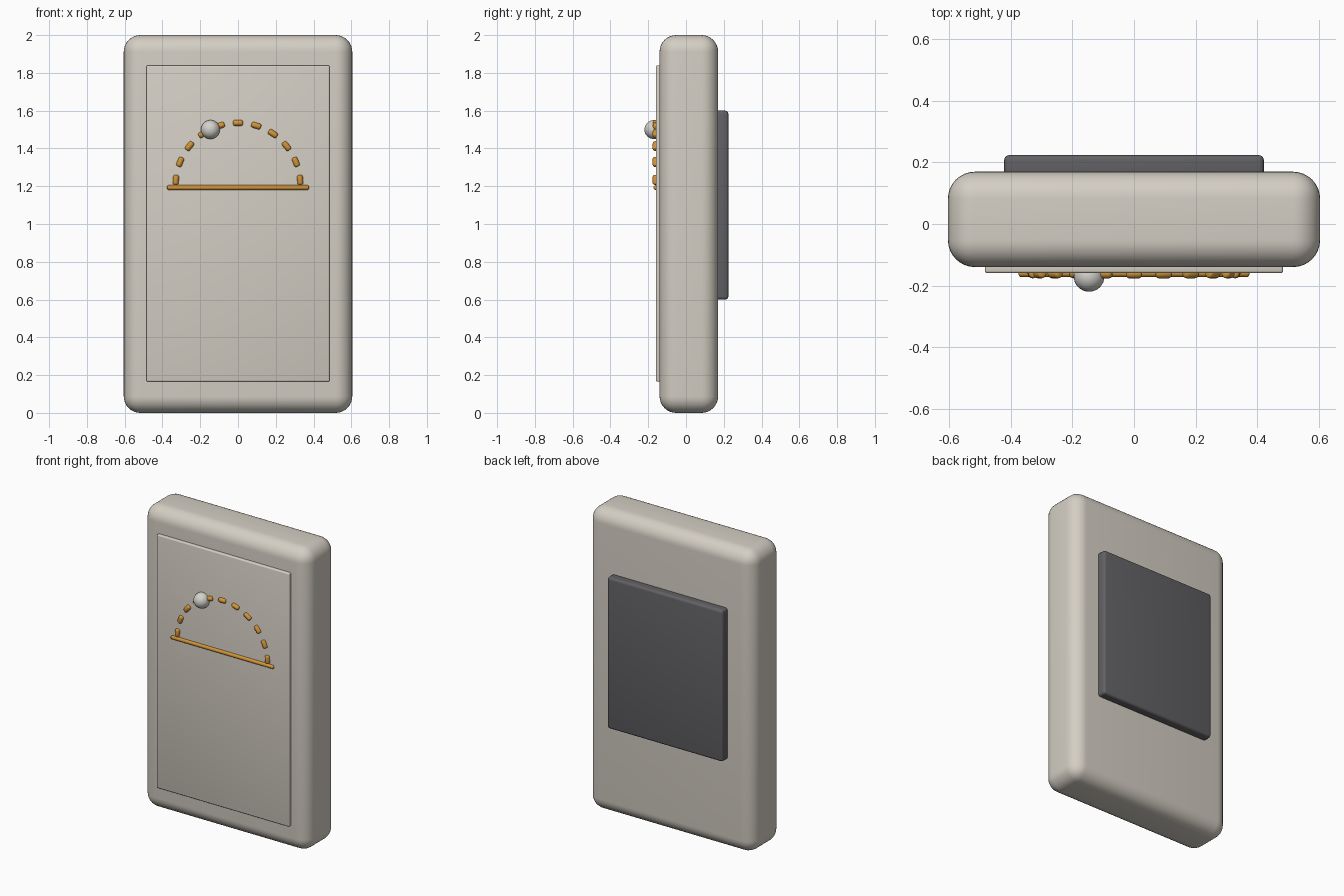
import bpy
import math
from mathutils import Matrix, Vector

cube = bpy.data.objects.get("Cube")
if cube:
    bpy.data.objects.remove(cube, do_unlink=True)


def material(name, rgb):
    mat = bpy.data.materials.new(name)
    mat.use_nodes = True
    mat.diffuse_color = (*rgb, 1)
    mat.node_tree.nodes["Principled BSDF"].inputs["Base Color"].default_value = (*rgb, 1)
    return mat


BEIGE = material("warm beige", (0.66, 0.62, 0.55))
GREY = material("dark grey", (0.12, 0.12, 0.13))
AMBER = material("amber", (0.65, 0.30, 0.04))
PEARL = material("pearl", (0.66, 0.64, 0.60))


def finish(obj, name, mat):
    obj.name = name
    obj.data.materials.append(mat)
    bpy.ops.object.shade_smooth_by_angle(angle=math.radians(40))
    return obj


def rounded_box(name, low, high, radius, segments, mat):
    low, high = Vector(low), Vector(high)
    bpy.ops.mesh.primitive_cube_add(size=1, location=(low + high) / 2)
    obj = bpy.context.object
    obj.data.transform(Matrix.Diagonal((*(high - low), 1)))
    bevel = obj.modifiers.new("round edges", "BEVEL")
    bevel.width, bevel.segments = radius, segments
    bpy.ops.object.modifier_apply(modifier=bevel.name)
    return finish(obj, name, mat)


def rounded_rod(name, centre, length, radius, angle, mat):
    """Rod lying in the front plane, turned by angle from the x axis."""
    bpy.ops.mesh.primitive_cylinder_add(
        vertices=16, radius=radius, depth=length, location=centre,
        rotation=(0, math.pi / 2 - angle, 0))
    obj = bpy.context.object
    bevel = obj.modifiers.new("round ends", "BEVEL")
    bevel.width, bevel.segments = radius * 0.6, 3
    bevel.limit_method = "ANGLE"
    bevel.angle_limit = math.radians(40)
    bpy.ops.object.modifier_apply(modifier=bevel.name)
    return finish(obj, name, mat)


# Case, raised front panel and back plate
rounded_box("case", (-0.605, -0.14, 0), (0.605, 0.17, 2), 0.088, 8, BEIGE)
rounded_box("front_panel", (-0.485, -0.16, 0.165), (0.485, -0.12, 1.84), 0.008, 3, BEIGE)
rounded_box("back_plate", (-0.422, 0.15, 0.6), (0.422, 0.224, 1.6), 0.016, 4, GREY)

# Horizon bar with a dashed arch above it
rounded_rod("horizon_bar", (0, -0.16, 1.193), 0.75, 0.0125, 0, AMBER)
ARCH_RADIUS, ARCH_Z = 0.33, 1.205
for i in range(11):
    a = math.radians(5 + 17 * i)
    centre = (ARCH_RADIUS * math.cos(a), -0.161, ARCH_Z + ARCH_RADIUS * math.sin(a))
    rounded_rod(f"arch_dash_{i + 1}", centre, 0.052, 0.0155, a + math.pi / 2, AMBER)

# Round marker on the arch
bpy.ops.mesh.primitive_uv_sphere_add(segments=32, ring_count=16, radius=0.05,
                                     location=(-0.146, -0.17, 1.5))
finish(bpy.context.object, "arch_marker", PEARL)
